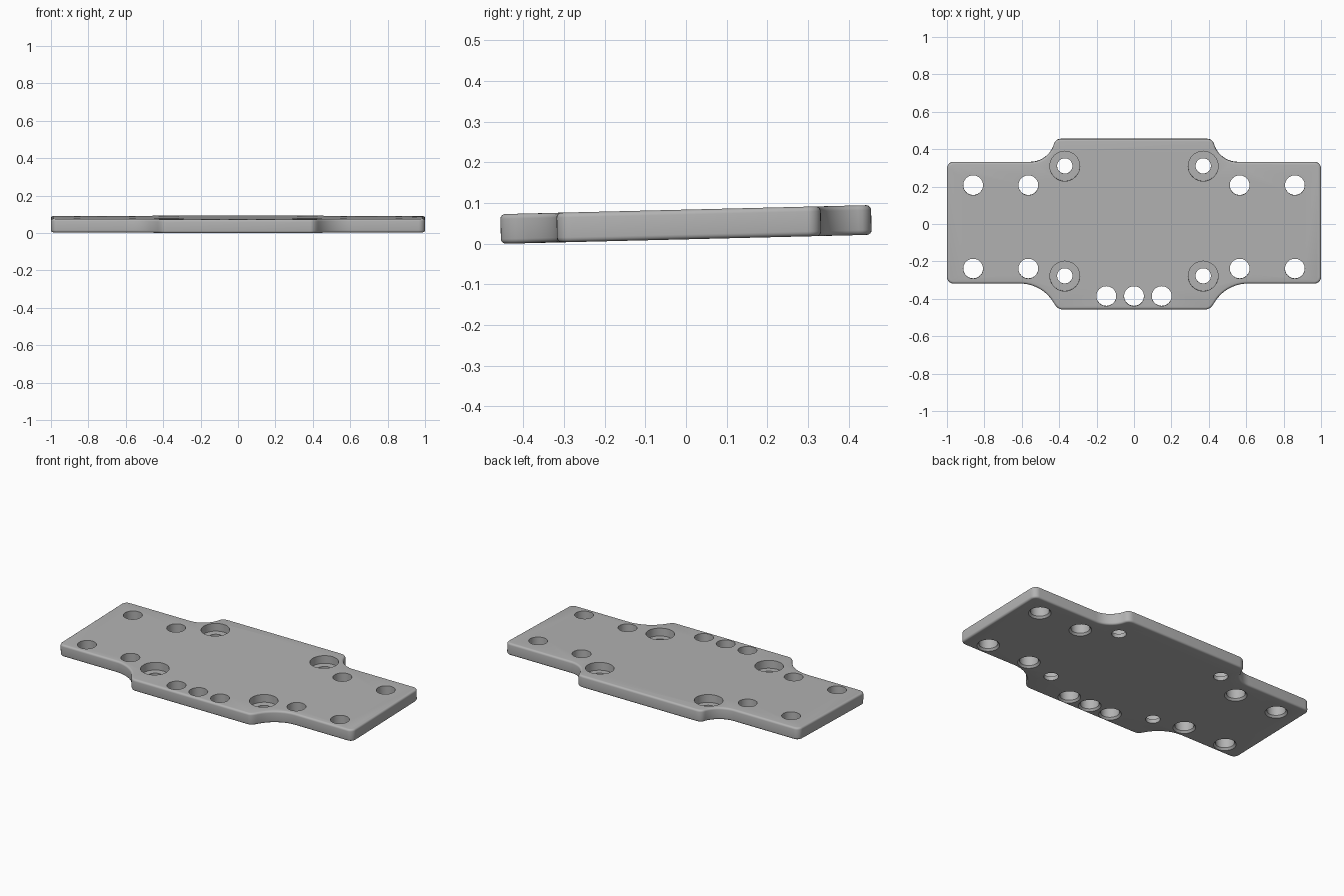
import bpy, bmesh
from math import sin, cos, atan2, pi, radians
from mathutils import Vector, Matrix

cube = bpy.data.objects.get("Cube")
if cube:
    bpy.data.objects.remove(cube)

THICK = 0.073
TILT = radians(1.4)

grey = bpy.data.materials.new("plain grey")
grey.use_nodes = True
grey.diffuse_color = (0.45, 0.45, 0.45, 1)
grey.node_tree.nodes["Principled BSDF"].inputs["Base Color"].default_value = (0.45, 0.45, 0.45, 1)


def arc(center, start, end, steps):
    """Points on the arc about center, from start to end."""
    c, s, e = Vector(center), Vector(start) - Vector(center), Vector(end) - Vector(center)
    a0 = atan2(s.y, s.x)
    da = (atan2(e.y, e.x) - a0 + pi) % (2 * pi) - pi
    return [c + Vector((cos(a0 + da * i / steps), sin(a0 + da * i / steps))) * s.length
            for i in range(steps + 1)]


def curve(a, b, c, steps=6):
    """Rounded corner from a to c with control point b."""
    a, b, c = Vector(a), Vector(b), Vector(c)
    return [a * (1 - t) ** 2 + b * 2 * t * (1 - t) + c * t * t
            for t in (i / steps for i in range(1, steps + 1))]


def make_object(name, bm):
    bmesh.ops.recalc_face_normals(bm, faces=bm.faces)
    mesh = bpy.data.meshes.new(name)
    bm.to_mesh(mesh)
    bm.free()
    mesh.materials.append(grey)
    obj = bpy.data.objects.new(name, mesh)
    bpy.context.collection.objects.link(obj)
    return obj


# Half outline on +x, from the front middle to the back middle
R = 0.035
half = [Vector((0.385, -0.456))]
half += curve((0.385, -0.456), (0.409, -0.456), (0.43, -0.42))
half += arc((0.61, -0.527), (0.43, -0.42), (0.61, -0.318), 10)[1:]
half += arc((1 - R, -0.318 + R), (1 - R, -0.318), (1, -0.318 + R), 6)
half += arc((1 - R, 0.332 - R), (1, 0.332 - R), (1 - R, 0.332), 6)
half += arc((0.555, 0.464), (0.555, 0.332), (0.43, 0.424), 10)
half += curve((0.43, 0.424), (0.421, 0.456), (0.385, 0.456))
outline = half + [Vector((-p.x, p.y)) for p in reversed(half)]

# Plate body with softened rims
bm = bmesh.new()
base = bm.faces.new([bm.verts.new((p.x, p.y, 0)) for p in outline])
up = bmesh.ops.extrude_face_region(bm, geom=[base])
bmesh.ops.translate(bm, vec=(0, 0, THICK),
                    verts=[v for v in up["geom"] if isinstance(v, bmesh.types.BMVert)])
rims = [e for e in bm.edges if abs(e.verts[0].co.z - e.verts[1].co.z) < 1e-5]
bmesh.ops.bevel(bm, geom=rims, offset=0.012, segments=4, profile=0.5, affect='EDGES')
plate = make_object("mounting_plate", bm)


def lathe(bm, x, y, profile, sides=40):
    """Closed turned solid for cutting a hole at x, y."""
    rings = [[bm.verts.new((x + r * cos(2 * pi * i / sides), y + r * sin(2 * pi * i / sides), z))
              for i in range(sides)] for r, z in profile]
    for low, high in zip(rings, rings[1:]):
        for i in range(sides):
            j = (i + 1) % sides
            bm.faces.new((low[i], low[j], high[j], high[i]))
    bm.faces.new(rings[0][::-1])
    bm.faces.new(rings[-1])


# Through holes flare at the underside; screw holes have a wide recess on top
through = [(0.072, -0.01), (0.053, 0.012), (0.053, 0.1)]
recessed = [(0.041, -0.02), (0.041, 0.025), (0.08, 0.025), (0.08, 0.1)]
cut = bmesh.new()
for side in (-1, 1):
    for y in (0.208, -0.238):
        for x in (0.565, 0.86):
            lathe(cut, side * x, y, through)
    for y in (0.31, -0.278):
        lathe(cut, side * 0.37, y, recessed)
for x in (-0.148, 0, 0.148):
    lathe(cut, x, -0.385, through)
cutter = make_object("hole_cutter", cut)
cutter.hide_render = True

# Cut the holes, then drop the cutter
bpy.ops.object.select_all(action='DESELECT')
bpy.context.view_layer.objects.active = plate
plate.select_set(True)
mod = plate.modifiers.new("holes", 'BOOLEAN')
mod.operation = 'DIFFERENCE'
mod.solver = 'EXACT'
mod.object = cutter
bpy.ops.object.modifier_apply(modifier=mod.name)
bpy.data.objects.remove(cutter)

# Lean the plate slightly up toward the back and rest it on the ground
plate.data.transform(Matrix.Rotation(TILT, 4, 'X'))
low = min(v.co.z for v in plate.data.vertices)
mid = (min(v.co.y for v in plate.data.vertices) + max(v.co.y for v in plate.data.vertices)) / 2
plate.data.transform(Matrix.Translation((0, -mid, -low)))
bpy.ops.object.shade_smooth_by_angle(angle=radians(30))
